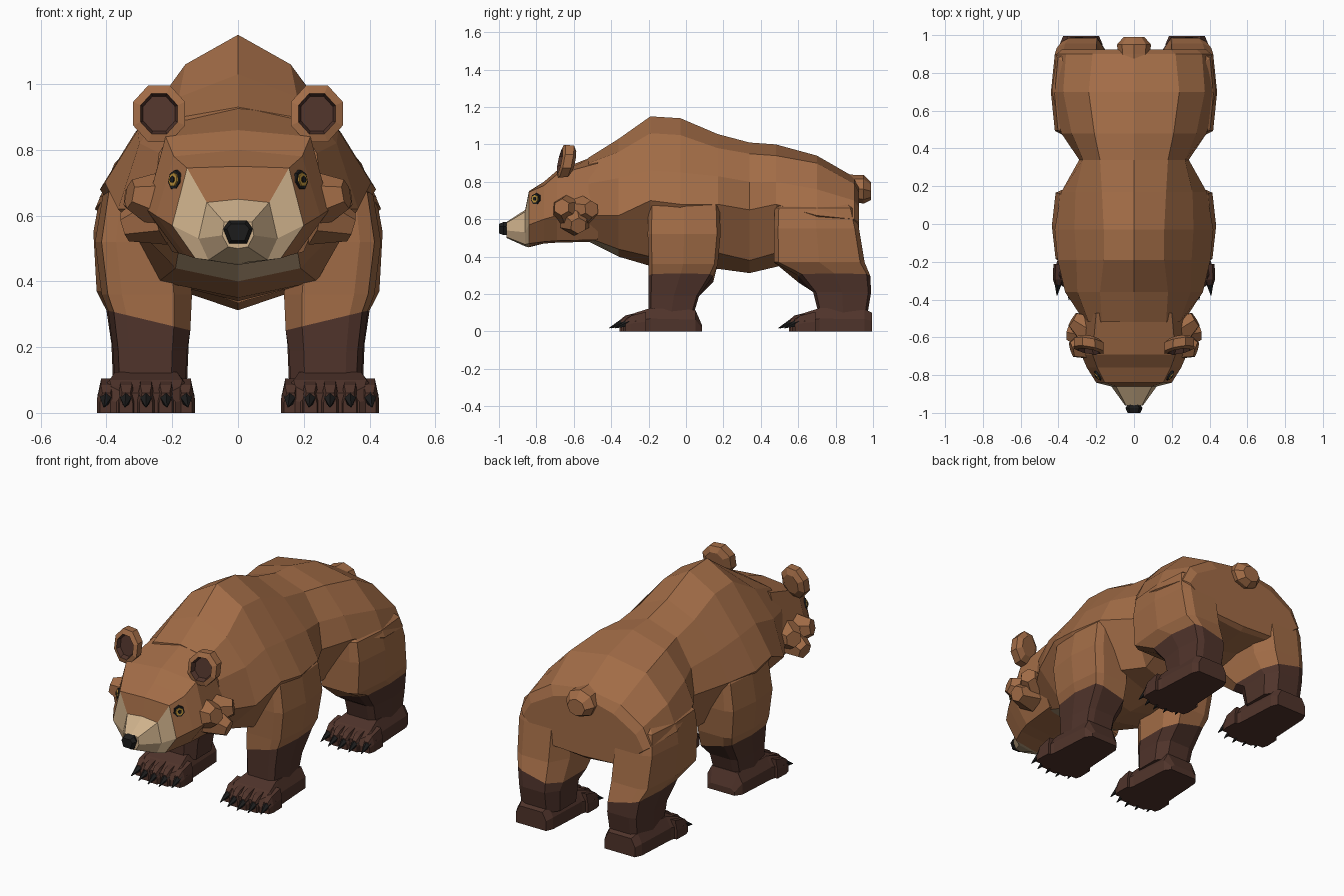
import bpy, bmesh, math
from mathutils import Vector, Matrix

if "Cube" in bpy.data.objects:
    bpy.data.objects.remove(bpy.data.objects["Cube"])


def material(name, rgb):
    m = bpy.data.materials.new(name)
    m.diffuse_color = (*rgb, 1)
    m.use_nodes = True
    m.node_tree.nodes["Principled BSDF"].inputs["Base Color"].default_value = m.diffuse_color
    return m


MATS = [material("brown_fur", (.36, .15, .062)), material("dark_fur", (.08, .034, .024)),
        material("cream_fur", (.62, .44, .26)), material("black", (.012, .012, .012)),
        material("amber", (.5, .28, .04))]
BROWN, DARK, CREAM, BLACK, AMBER = range(5)


def finish(name, bm):
    bmesh.ops.recalc_face_normals(bm, faces=bm.faces)
    me = bpy.data.meshes.new(name)
    bm.to_mesh(me)
    bm.free()
    for m in MATS:
        me.materials.append(m)
    ob = bpy.data.objects.new(name, me)
    bpy.context.collection.objects.link(ob)
    return ob


def loft(name, rings, paint):
    """Bridge closed rings; paint(segment, side) gives the material."""
    bm = bmesh.new()
    vs = [[bm.verts.new(p) for p in r] for r in rings]
    n = len(rings[0])
    for i in range(len(vs) - 1):
        for j in range(n):
            k = (j + 1) % n
            f = bm.faces.new((vs[i][j], vs[i][k], vs[i + 1][k], vs[i + 1][j]))
            f.material_index = paint(i, j)
    for i, r in ((0, vs[0]), (len(vs) - 2, vs[-1])):
        bm.faces.new(r).material_index = paint(i, 0)
    return finish(name, bm)


def mirror_ring(y, top, side, bottom, cx=0):
    """Symmetric cross-section at depth y from its right half."""
    return ([(cx, y, top)] + [(cx + x, y, z) for x, z in side] + [(cx, y, bottom)]
            + [(cx - x, y, z) for x, z in reversed(side)])


def cone(name, a, b, r1, r2, sides, mat):
    a, b = Vector(a), Vector(b)
    bm = bmesh.new()
    rot = (b - a).to_track_quat('Z', 'Y').to_matrix().to_4x4()
    bmesh.ops.create_cone(bm, cap_ends=True, segments=sides, radius1=r1, radius2=r2,
                          depth=(b - a).length, matrix=Matrix.Translation((a + b) / 2) @ rot)
    for f in bm.faces:
        f.material_index = mat
    return finish(name, bm)


# Torso with shoulder hump, narrow waist and haunches
torso = [
    (-.52, .93, [(.17, .90), (.24, .79), (.26, .62), (.18, .50)], .48),
    (-.36, 1.03, [(.18, .96), (.30, .82), (.365, .62), (.19, .44)], .40),
    (-.19, 1.15, [(.16, 1.06), (.305, .86), (.405, .70), (.24, .40)], .35),
    (-.03, 1.14, [(.16, 1.05), (.315, .85), (.42, .68), (.24, .40)], .34),
    (.17, 1.055, [(.17, .98), (.31, .83), (.385, .68), (.24, .42)], .335),
    (.34, 1.01, [(.18, .95), (.27, .80), (.29, .65), (.2, .38)], .312),
    (.48, 1.0, [(.21, .94), (.33, .80), (.385, .68), (.22, .42)], .345),
    (.70, .94, [(.24, .90), (.375, .76), (.435, .62), (.22, .45)], .40),
    (.90, .825, [(.22, .79), (.36, .70), (.41, .60), (.24, .45)], .43),
    (.925, .79, [(.19, .74), (.33, .66), (.38, .58), (.22, .46)], .45),
]
loft("torso", [mirror_ring(*r) for r in torso],
     lambda i, j: CREAM if i == 0 and j in (4, 5) else BROWN)

# Head with cream face mask and snout
head = [
    (-.47, .945, [(.20, .90), (.27, .66), (.2, .49)], .48),
    (-.69, .86, [(.22, .84), (.28, .62), (.18, .485)], .475),
    (-.76, .80, [(.195, .78), (.25, .60), (.16, .48)], .47),
    (-.84, .75, [(.155, .745), (.2, .57), (.13, .47)], .45),
    (-.86, .65, [(.095, .64), (.12, .53), (.09, .465)], .455),
    (-.96, .585, [(.042, .58), (.048, .54), (.03, .505)], .50),
]
loft("head", [mirror_ring(*r) for r in head],
     lambda i, j: CREAM if i > 3 or (i == 3 and j not in (0, 7)) else BROWN)

# Nose
nose = [(-.94, .025, .585, .515), (-.975, .045, .585, .515), (-1.0, .034, .575, .525)]
loft("nose", [mirror_ring(y, t, [(w * .6, t), (w, (t + b) / 2 + .01), (w * .6, b)], b)
              for y, w, t, b in nose], lambda i, j: BLACK)

# Tail
tail = [(.84, .05, .80), (.90, .085, .765), (.95, .09, .76), (.99, .055, .75)]
loft("tail", [[(w * math.cos(a * math.pi / 4), y, z + w * .85 * math.sin(a * math.pi / 4))
               for a in range(8)] for y, w, z in tail], lambda i, j: BROWN)

# Leg sections: z, inner x, outer x, front y, back y
front = [(.74, .20, .35, -.18, .14), (.67, .17, .41, -.20, .18), (.52, .15, .435, -.205, .185),
         (.36, .14, .415, -.2, .17), (.29, .145, .395, -.2, .145), (.19, .155, .38, -.2, .07),
         (.09, .16, .375, -.2, .04)]
hind = [(.72, .20, .34, .52, .84), (.66, .17, .42, .475, .90), (.55, .14, .44, .47, .925),
        (.37, .14, .43, .47, .955), (.29, .145, .40, .60, .985), (.21, .15, .385, .68, .99),
        (.09, .155, .38, .71, .97)]


def leg_ring(s, z, x0, x1, y0, y1):
    cx, cy, hx, hy = (x0 + x1) / 2, (y0 + y1) / 2, (x1 - x0) / 2, (y1 - y0) / 2
    corner = [(1, 0), (.86, .9), (.55, 1), (-.6, 1), (-1, .55), (-1, -.55), (-.6, -1),
              (.55, -1), (.86, -.9)]
    # The dark sock line dips towards the inside of the leg
    dip = .03 if z == .29 else 0
    return [(s * (cx + a * hx), cy + b * hy, z + dip * (a - .3)) for a, b in corner]


# Foot sections: y from the front foot's heel, half width, height
foot = [(-.19, .125, .125), (-.27, .148, .10), (-.30, .14, .08), (-.335, .09, .06)]
heel = {"front": [(.085, .085, .035), (.05, .11, .115)], "hind": [(.09, .095, .10), (.05, .112, .12)]}

for s, side in ((1, "left"), (-1, "right")):
    for kind, rings, dy in (("front", front, 0), ("hind", hind, .905)):
        tag = f"{side}_{kind}"
        loft(tag + "_leg", [leg_ring(s, *r) for r in rings], lambda i, j: DARK if i > 3 else BROWN)
        cx = s * .28
        loft(tag + "_foot", [mirror_ring(y + dy, h, [(w * .75, h), (w, h * .55), (w, 0)], 0, cx)
                             for y, w, h in heel[kind] + foot], lambda i, j: DARK)
        # Toes and claws, the outer ones set back
        for t in range(-2, 3):
            x, y = cx + t * .060, dy - .325 + .008 * t * t
            loft(f"{tag}_toe_{t + 3}",
                 [mirror_ring(y + d, h, [(w * .6, h), (w, h * .5), (w, 0)], 0, x)
                  for d, w, h in ((.08, .027, .105), (0, .029, .085), (-.03, .02, .06))],
                 lambda i, j: DARK)
            cone(f"{tag}_claw_{t + 3}", (x, y - .005, .05), (x + t * .004, y - .085, .018),
                 .024, .002, 5, BLACK)

    # Ear: cupped octagon with a dark hollow, leaning back at the top
    ear = [(-.60, .055), (-.62, .088), (-.665, .09), (-.675, .064), (-.65, .055)]
    loft(side + "_ear",
         [[(s * (.24 + r * .95 * math.cos(a)), y + .2 * r * math.sin(a) + .15 * r * math.cos(a),
            .91 + r * 1.04 * math.sin(a)) for a in [(k + .5) * math.pi / 4 for k in range(8)]]
          for y, r in ear], lambda i, j: DARK if i > 2 else BROWN)

    # Eye: socket, iris and pupil stacked along the face normal
    c, d = Vector((s * .187, -.80, .708)), Vector((s * .8, -.6, .1)).normalized()
    for part, r, h, m in (("socket", .035, .010, BLACK), ("iris", .025, .015, AMBER),
                          ("pupil", .012, .019, BLACK)):
        cone(f"{side}_eye_{part}", c - d * .02, c + d * h, r, r * .85, 7, m)

    # Cheek tufts
    for k, (y, z, x) in enumerate([(-.665, .665, .33), (-.575, .565, .345), (-.505, .655, .325)]):
        cone(f"{side}_cheek_tuft_{k + 1}", (s * .24, -.60 + (y + .59) * .5, .63 + (z - .63) * .5),
             (s * x, y, z), .09, .045, 6, BROWN)
